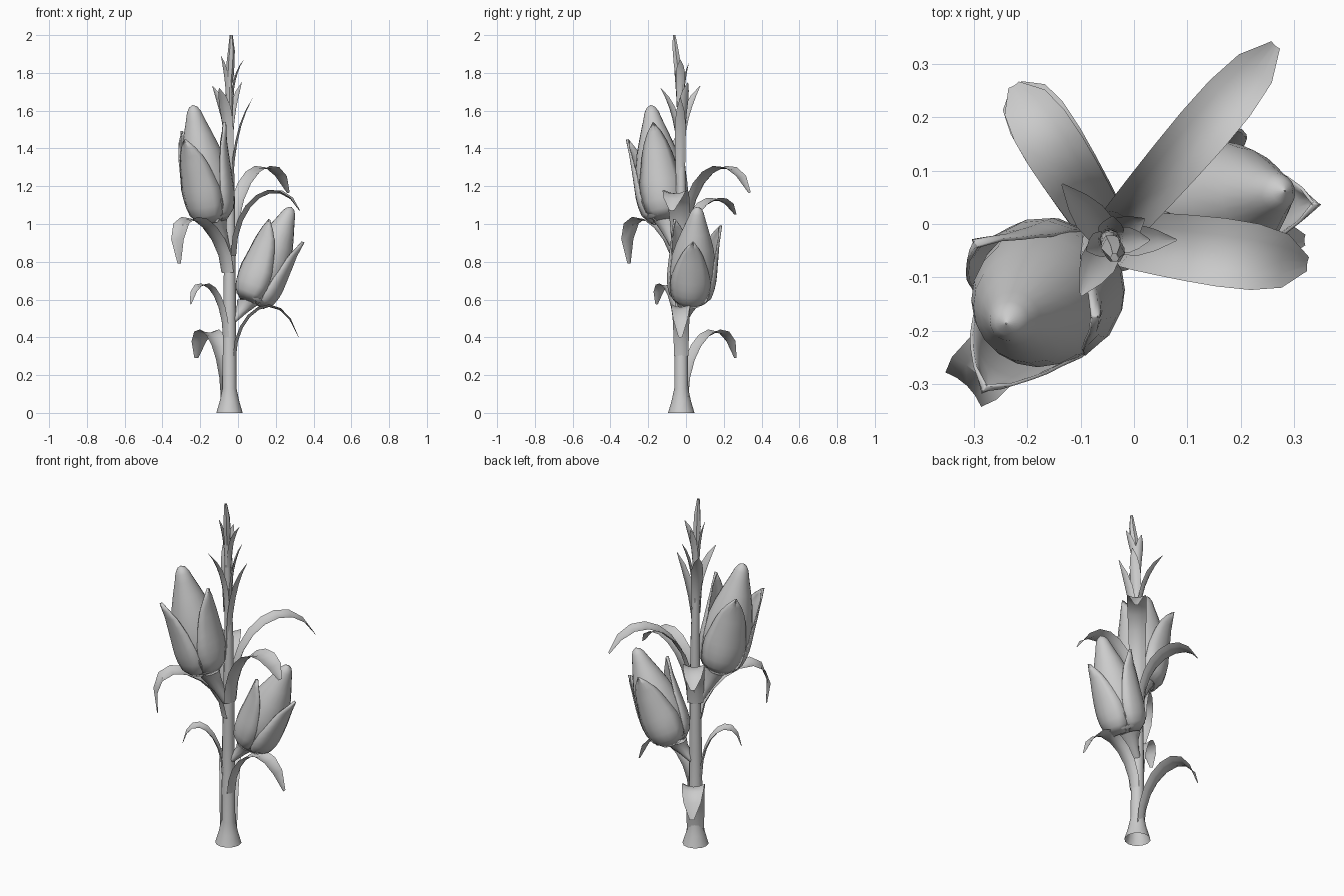
import bpy
from math import sin, cos, pi, radians
from mathutils import Vector as V
from mathutils.geometry import interpolate_bezier

if "Cube" in bpy.data.objects:
    bpy.data.objects.remove(bpy.data.objects["Cube"])


def skin(name, rows, closed=False, thickness=0):
    """Mesh from rows of points; closed joins each row into a ring."""
    n = len(rows[0])
    faces = []
    for i in range(len(rows) - 1):
        for j in range(n if closed else n - 1):
            k = (j + 1) % n
            faces.append((i*n + j, i*n + k, (i+1)*n + k, (i+1)*n + j))
    me = bpy.data.meshes.new(name)
    me.from_pydata([tuple(p) for r in rows for p in r], [], faces)
    ob = bpy.data.objects.new(name, me)
    bpy.context.collection.objects.link(ob)
    if thickness:
        m = ob.modifiers.new("thickness", 'SOLIDIFY')
        m.thickness = thickness
    bpy.ops.object.select_all(action='DESELECT')
    bpy.context.view_layer.objects.active = ob
    ob.select_set(True)
    bpy.ops.object.shade_smooth_by_angle(angle=radians(40))
    return ob


def lerp_table(table, t):
    for (a, u), (b, v) in zip(table, table[1:]):
        if t <= b:
            return u + (v - u) * (t - a) / (b - a)
    return table[-1][1]


def tube(name, pts, sides=12):
    """Tube through (x, y, z, radius) points with level rings."""
    skin(name, [[(x + r*cos(2*pi*j/sides), y + r*sin(2*pi*j/sides), z)
                 for j in range(sides)] for x, y, z, r in pts], True)


def blade(name, ctrl, width, table, cup, steps=9):
    """Leaf strip along a bezier, folded upwards at its edges."""
    pts = interpolate_bezier(*[V(c) for c in ctrl], steps)
    d = V(ctrl[3]) - V(ctrl[0])
    side = V((-d.y, d.x, 0)).normalized()
    rows = []
    for i, p in enumerate(pts):
        t = i / (steps - 1)
        tan = (pts[min(i+1, steps-1)] - pts[max(i-1, 0)]).normalized()
        up = tan.cross(side)
        w = width * lerp_table(table, t) / 2
        c = cup * (1 - 0.6*t)
        rows.append([p + side*w*s + up*w*c*s*s for s in (-1, -.5, 0, .5, 1)])
    skin(name, rows)


# Stalk with flared foot
tube("stalk", [(-.045, -.025, 0, .07), (-.045, -.025, .06, .052), (-.045, -.025, .13, .037),
               (-.045, -.025, .55, .034), (-.043, -.025, .85, .03), (-.042, -.025, 1.2, .024),
               (-.045, -.028, 1.45, .02), (-.047, -.03, 1.65, .016), (-.045, -.04, 1.8, .013)])

# Arching leaves: start height, peak height, tip point, reach of the second handle, width
LEAF = [(0, .75), (.25, .85), (.6, 1), (.8, .95), (.93, .65), (1, .2)]
STRAPS = [
    (0.90, 1.295, (.265, .335, 1.165), .65, .105),
    (0.83, 1.165, (.325, -.075, 1.07), .65, .13),
    (0.30, 0.555, (.32, -.03, .40), .65, .10),
    (0.08, 0.425, (-.22, .26, .29), .75, .12),
    (0.74, 1.01, (-.31, -.30, .79), 1.2, .12),
    (0.83, 1.125, (-.225, .26, 1.05), .65, .115),
    (0.40, 0.675, (-.25, -.155, .575), .75, .08),
]
for i, (z0, peak, tip, reach, w) in enumerate(STRAPS):
    o, tip = V((-.045, -.025, z0)), V(tip)
    d = tip - o
    d.z = 0
    o += d.normalized() * .035
    d = V((tip.x - o.x, tip.y - o.y, 0))
    c1 = z0 + (peak - z0) * .85
    c2 = (peak - .027*z0 - .189*c1 - .343*tip.z) / .441
    a = V((o.x, o.y, c1))
    b = V((o.x, o.y, c2)) + d * reach
    blade(f"leaf_{i+1}", (o, a, b, tip), w, LEAF, .45)

# Small upright bracts near the top, the last one ending the stalk
BRACT = [(0, .7), (.35, .9), (.65, 1), (.85, .65), (1, .06)]
BRACTS = [(1.15, (.08, -.03, 1.67), .06), (1.35, (-.135, .075, 1.73), .065),
          (1.35, (-.1, -.135, 1.72), .07), (1.4, (.02, .01, 1.75), .06),
          (1.62, (-.09, -.05, 1.89), .05), (1.62, (.03, -.03, 1.87), .05),
          (1.6, (-.04, .015, 1.85), .05)]
for i, (z0, tip, w) in enumerate(BRACTS):
    tip = V(tip)
    o = V((-.045, -.03, z0))
    d = V((tip.x - o.x, tip.y - o.y, 0))
    o += d.normalized() * .018
    a = o + V((0, 0, (tip.z - z0) * .4))
    b = o + d * .25 + V((0, 0, (tip.z - z0) * .75))
    blade(f"bract_{i+1}", (o, a, b, tip), w, BRACT, .6, 7)
tube("top_shoot", [(-.045, -.035, 1.75, .016), (-.04, -.045, 1.84, .022),
                   (-.035, -.055, 1.92, .018), (-.036, -.063, 2.0, .008)], 6)

# Pods: tilted lathed buds, each wrapped by three pointed husks
POD = [(0, .5), (.03, .74), (.1, .88), (.2, .97), (.32, 1), (.45, .94), (.6, .79),
       (.75, .57), (.87, .38), (.94, .28), (.98, .17), (1, .01)]
SPREAD = [(0, 50), (.15, 62), (.4, 56), (.65, 42), (.85, 24), (1, 1)]
OUT = [(0, .6), (.05, .85), (.15, 1.0), (.3, 1.07), (.5, 1.08), (.8, 1.1), (1, 1.2)]


def pod(name, base, tip, rad, husks, stem):
    base, tip = V(base), V(tip)
    axis = tip - base
    L = axis.length
    q = V((0, 0, 1)).rotation_difference(axis)

    def at(t, r, a):
        return base + q @ V((r*cos(a), r*sin(a), t*L))

    skin(name, [[at(t, r*rad, 2*pi*j/20) for j in range(20)]
                for t, r in [(-.01, .01)] + POD], True)
    for k, (deg, top, flare) in enumerate(husks):
        rows = []
        for i in range(11):
            u = i / 10
            t = u * top
            hw = lerp_table(SPREAD, u)
            body = lerp_table(POD, t) * 1.03
            out = max(lerp_table(OUT, u) + flare*u*u, body)
            rows.append([at(t - .01, rad*(out + (max(body, out - .12) - out)*s*s),
                            radians(deg + hw*s)) for s in (-1, -.6, -.25, 0, .25, .6, 1)])
        skin(f"{name}_husk_{k+1}", rows, thickness=.006)
    # Short stem widening from the stalk into the pod
    s = V(stem)
    foot = base + axis * .03
    tube(name + "_stem", [(*s.lerp(foot, f), r) for f, r in
                          ((0, .024), (.4, .036), (.75, .055), (1, .08))])


pod("upper_pod", (-.135, -.11, 1.02), (-.24, -.187, 1.63), .133,
    [(244, .76, .08), (0, .82, 0), (122, .78, .05)], (-.05, -.03, .82))
pod("lower_pod", (.07, .02, .585), (.283, .062, 1.09), .125,
    [(355, .74, -.1), (113, .79, 0), (235, .8, 0)], (-.035, -.02, .48))
